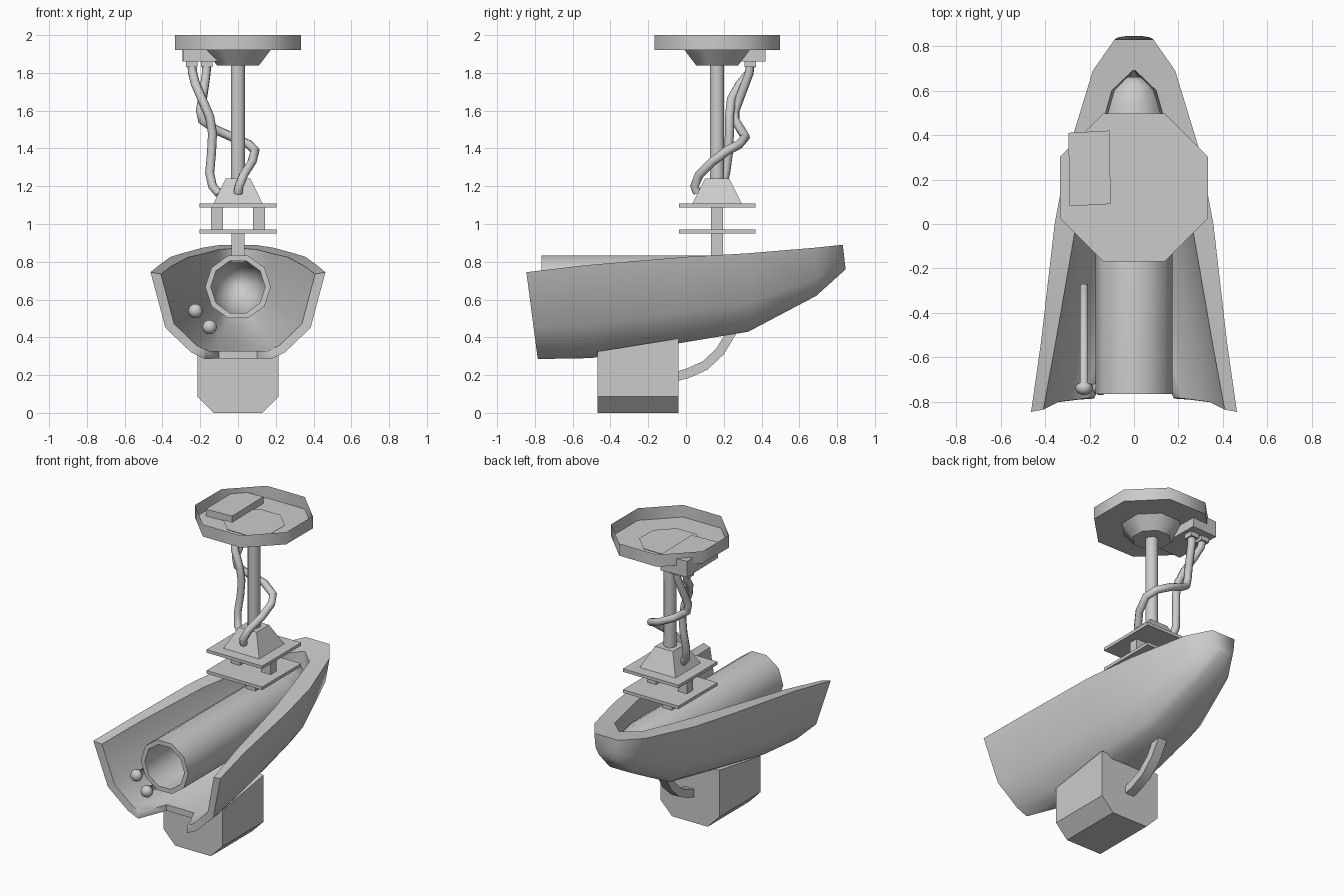
import bpy, bmesh, math
from math import cos, sin, pi

if "Cube" in bpy.data.objects:
    bpy.data.objects.remove(bpy.data.objects["Cube"])

PY = 0.165  # y of the pole axis


def finish(name, bm, smooth=None):
    me = bpy.data.meshes.new(name)
    bmesh.ops.recalc_face_normals(bm, faces=bm.faces)
    bm.to_mesh(me)
    bm.free()
    ob = bpy.data.objects.new(name, me)
    bpy.context.collection.objects.link(ob)
    if smooth:
        shade(ob, smooth)
    return ob


def shade(ob, angle):
    bpy.ops.object.select_all(action='DESELECT')
    ob.select_set(True)
    bpy.context.view_layer.objects.active = ob
    bpy.ops.object.shade_smooth_by_angle(angle=math.radians(angle))


def loft(name, rings, caps=(True, True), smooth=None):
    """Skin closed rings of equal point count."""
    bm = bmesh.new()
    vs = [[bm.verts.new(p) for p in r] for r in rings]
    n = len(vs[0])
    for a, b in zip(vs, vs[1:]):
        for i in range(n):
            j = (i + 1) % n
            bm.faces.new((a[i], a[j], b[j], b[i]))
    for use, r in zip(caps, (vs[0], vs[-1])):
        if use:
            bm.faces.new(r)
    return finish(name, bm, smooth)


def ring_z(r, z, n, x=0, y=PY):
    return [(x + r * cos(2 * pi * (i + .5) / n), y + r * sin(2 * pi * (i + .5) / n), z) for i in range(n)]


def ring_y(r, y, n, x, z):
    off = pi / 2 + pi / n
    return [(x + r * cos(off + 2 * pi * i / n), y, z + r * sin(off + 2 * pi * i / n)) for i in range(n)]


def box(name, x0, x1, y0, y1, z0, z1):
    return loft(name, [[(x0, y0, z), (x1, y0, z), (x1, y1, z), (x0, y1, z)] for z in (z0, z1)])


def square(h, z):
    return [(-h, PY - h, z), (h, PY - h, z), (h, PY + h, z), (-h, PY + h, z)]


# ceiling tray (open top), funnel and pole
R8 = 1 / cos(pi / 8)
loft("ceiling_tray", [ring_z(.333 * R8, 1.92, 8), ring_z(.333 * R8, 2.0, 8)], (True, False), smooth=50)
loft("funnel", [ring_z(.11 * R8, 1.838, 8), ring_z(.175 * R8, 1.924, 8)], smooth=48)
loft("pole", [ring_z(.04, 1.2, 8), ring_z(.04, 1.86, 8)], smooth=50)

# junction box with two sockets
c = [(-.29, .08), (-.105, .09), (-.11, .42), (-.295, .41)]
loft("junction_box", [[(x, y, z) for x, y in c] for z in (1.86, 1.965)])
for i, x in enumerate((-.245, -.165)):
    box(f"socket_{i}", x - .03, x + .03, .31, .37, 1.83, 1.865)

# cables
paths = [
    [(-.245, .34, 1.85), (-.24, .335, 1.8), (-.225, .285, 1.74), (-.19, .24, 1.66), (-.15, .23, 1.57),
     (-.135, .23, 1.48), (-.14, .225, 1.38), (-.15, .21, 1.27), (-.135, .19, 1.2), (-.1, .175, 1.16)],
    [(-.165, .34, 1.85), (-.168, .335, 1.8), (-.185, .29, 1.68), (-.2, .26, 1.6), (-.19, .26, 1.55),
     (-.12, .29, 1.5), (-.03, .315, 1.46), (.06, .28, 1.42), (.09, .22, 1.39), (.075, .14, 1.33),
     (.03, .07, 1.26), (.005, .045, 1.2), (0, .06, 1.165)],
]
for i, p in enumerate(paths):
    cu = bpy.data.curves.new(f"cable_{i}", 'CURVE')
    cu.dimensions = '3D'
    cu.bevel_depth = .024
    cu.bevel_resolution = 2
    cu.use_fill_caps = True
    s = cu.splines.new('POLY')
    s.points.add(len(p) - 1)
    for pt, q in zip(s.points, p):
        pt.co = (*q, 1)
    ob = bpy.data.objects.new(f"cable_{i}", cu)
    bpy.context.collection.objects.link(ob)
    bpy.ops.object.select_all(action='DESELECT')
    ob.select_set(True)
    bpy.context.view_layer.objects.active = ob
    bpy.ops.object.convert(target='MESH')
    shade(bpy.context.object, 60)

# mounting plates, pyramid and posts
loft("pyramid", [square(.132, 1.105), square(.065, 1.24)])
for name, z in (("upper_plate", 1.088), ("lower_plate", .95)):
    loft(name, [square(.203, z), square(.203, z + .02)])
for i, x in enumerate((-.112, .112)):
    box(f"plate_post_{i}", x - .032, x + .032, PY - .032, PY + .032, .965, 1.095)
box("lower_post", -.035, .035, PY - .032, PY + .032, .8, .96)

# hull: outer and inner skins from (y, half width, top z, bottom z, bottom y shift)
PROFILE = [(1, 0), (.83, .64), (.54, .92), (.38, 1)]
outer = [(-.845, .463, .745, .285, .06), (-.53, .418, .782, .29, .03), (0, .357, .826, .375, 0),
         (.33, .295, .845, .43, 0), (.69, .185, .875, .62, 0), (.83, .087, .89, .76, .015)]
inner = [(-.835, .408, .735, .325, .055), (-.53, .352, .777, .33, .03), (0, .26, .826, .41, 0),
         (.33, .175, .845, .475, 0), (.6, .10, .865, .60, 0), (.69, .006, .872, .70, 0)]


def section(y, w, zt, zb, s):
    half = [(w * fx, y + s * fz, zt + (zb - zt) * fz) for fx, fz in PROFILE]
    return half + [(-x, yy, z) for x, yy, z in reversed(half)]


bm = bmesh.new()
O = [[bm.verts.new(p) for p in section(*s)] for s in outer]
I = [[bm.verts.new(p) for p in section(*s)] for s in inner]
for skin in (O, I):
    for a, b in zip(skin, skin[1:]):
        for i in range(7):
            bm.faces.new((a[i], a[i + 1], b[i + 1], b[i]))
    bm.faces.new(skin[-1])
for i in range(7):
    bm.faces.new((O[0][i], O[0][i + 1], I[0][i + 1], I[0][i]))
for k in range(5):
    for e in (0, 7):
        bm.faces.new((O[k][e], O[k + 1][e], I[k + 1][e], I[k][e]))
bm.faces.new((O[5][0], O[5][7], I[5][7], I[5][0]))
hull = finish("hull", bm)

# trapezoid notch in the front of the hull floor
t = [(-.25, -.95), (.25, -.95), (.1, -.6), (-.1, -.6)]
cutter = loft("notch_cutter", [[(x, y, z) for x, y in t] for z in (.2, .4)])
mod = hull.modifiers.new("notch", 'BOOLEAN')
mod.operation = 'DIFFERENCE'
mod.object = cutter
mod.solver = 'EXACT'
bpy.ops.object.select_all(action='DESELECT')
hull.select_set(True)
bpy.context.view_layer.objects.active = hull
bpy.ops.object.modifier_apply(modifier="notch")
bpy.data.objects.remove(cutter)
shade(hull, 66)

# main tube: hollow at the front, domed at the rear inside and out
R10 = 1 / cos(pi / 10)
loft("main_tube", [ring_y(r * R10, y, 10, 0, z) for r, y, z in
                   ((.03, .66, .73), (.085, .62, .72), (.125, .53, .69), (.165, .38, .667),
                    (.165, -.765, .667), (.137, -.765, .667), (.137, .35, .667),
                    (.105, .46, .68), (.06, .53, .69), (.015, .55, .69))], smooth=50)

# two side rods with round heads
for i, (x, z, end) in enumerate(((-.225, .54, -.27), (-.15, .455, -.2))):
    loft(f"side_rod_{i}", [ring_y(r, y, 10, x, z) for r, y in
                           ((.012, -.768), (.03, -.758), (.039, -.74), (.035, -.72), (.018, -.714), (.018, end))],
         smooth=75)

# box under the hull with chamfered lower edges and sloping top
rings = []
for y, top in ((-.468, .325), (-.04, .394)):
    rings.append([(-.215, y, top), (-.215, y, .087), (-.13, y, 0), (.13, y, 0), (.215, y, .087), (.215, y, top)])
loft("belly_box", rings)

# curved feed strip from the box back up to the hull
strip = [(-.06, .19, 0, 1), (.01, .21, -.25, 1), (.1, .25, -.55, .85), (.18, .325, -.8, .6), (.25, .44, -.9, .4)]
rings = []
for y, z, ny, nz in strip:
    rings.append([(sx * .032, y + k * .025 * ny, z + k * .025 * nz)
                  for sx, k in ((-1, -1), (1, -1), (1, 1), (-1, 1))])
loft("feed_strip", rings, smooth=38)
